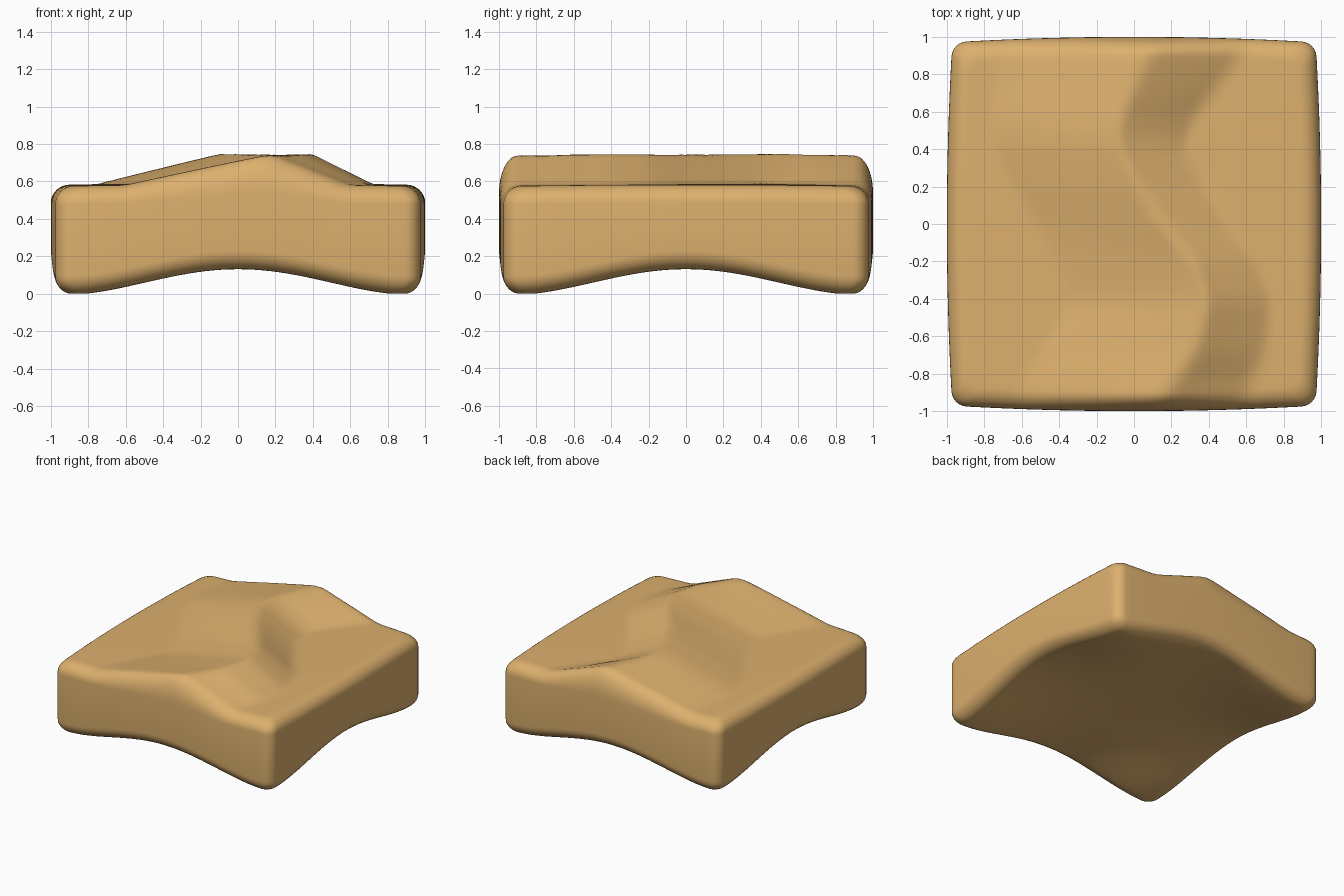
import bpy, bmesh, math

if "Cube" in bpy.data.objects:
    bpy.data.objects.remove(bpy.data.objects["Cube"])

# Winding dune: (y, x of left foot, x of crest, x of right foot)
DUNE = [(-1.0, -0.63, 0.12, 0.57), (-0.85, -0.60, 0.20, 0.61), (-0.68, -0.50, 0.33, 0.70),
        (-0.42, -0.34, 0.40, 0.73), (-0.2, -0.42, 0.32, 0.65), (0.0, -0.52, 0.16, 0.50),
        (0.2, -0.65, 0.02, 0.37), (0.42, -0.76, -0.08, 0.27), (0.55, -0.77, -0.08, 0.30),
        (0.88, -0.70, 0.06, 0.55), (1.0, -0.68, 0.12, 0.63)]


def dune_line(y):
    y = max(-1.0, min(1.0, y))
    for a, b in zip(DUNE, DUNE[1:]):
        if y <= b[0]:
            f = (y - a[0]) / (b[0] - a[0])
            return [p + (q - p) * f for p, q in zip(a[1:], b[1:])]
    return DUNE[-1][1:]


# Gentle slope on the left, steep slope on the right, slightly softened along y
def dune(x, y):
    total = 0.0
    for dy in (-0.06, -0.03, 0.0, 0.03, 0.06):
        left, crest, right = dune_line(y + dy)
        t = (x - left) / (crest - left) if x < crest else (right - x) / (right - crest)
        t = max(0.0, t)
        if t > 0.9:
            t -= (t - 0.9) ** 2 * 2
        total += t
    return 0.162 * total / 5


def top_z(x, y):
    return 0.582 - 0.01 * x * x + dune(x, y) + 0.009 * (1 - y * y)


# Underside: hollow arched along both axes, flattening in the middle
def arch(v):
    v = min(1.0, abs(v) / 0.9)
    return (0.5 + 0.5 * math.cos(math.pi * v)) ** 0.85


def bottom_z(x, y):
    a, b = arch(x), arch(y)
    return -0.006 + 0.137 * (a + b) - 0.12 * a * b


# Rounded square outline with slightly bulging sides
def outline():
    half, r, pts = 0.971, 0.075, []
    c = half - r
    for k in range(4):
        a0 = k * math.pi / 2
        ca, sa = math.cos(a0), math.sin(a0)
        local = [(half, -c + 2 * c * i / 36) for i in range(36)]
        local += [(c + r * math.cos(i * math.pi / 12), c + r * math.sin(i * math.pi / 12))
                  for i in range(6)]
        for x, y in local:
            x, y = x * ca - y * sa, x * sa + y * ca
            bx = 1 + 0.03 * (1 - (y / half) ** 2)
            by = 1 + 0.03 * (1 - (x / half) ** 2)
            pts.append((x * bx, y * by))
    return pts


# Concentric rings: underside, rounded lower edge, wall, rounded upper edge, top
base = outline()
bm = bmesh.new()
R = 0.1
inner = [0.9 * i / 28 for i in range(1, 29)]
edge = [i * math.pi / 16 for i in range(1, 9)]
levels = [(s, 0.0, False) for s in inner]
levels += [(1 - R + R * math.sin(a), 1 - math.cos(a), False) for a in edge]
levels += [(1 - R + R * math.sin(a), 1 - math.cos(a), True) for a in reversed(edge)]
levels += [(s, 0.0, True) for s in reversed(inner)]

rings = []
for s, drop, upper in levels:
    ring = []
    for px, py in base:
        x, y = px * s, py * s
        if upper:
            z = top_z(x, y) - drop * (0.095 + 0.65 * dune(x, y))
        else:
            z = max(0.0, bottom_z(x, y) + 0.1 * drop)
        ring.append(bm.verts.new((x, y, z)))
    rings.append(ring)
n = len(base)
for a, b in zip(rings, rings[1:]):
    for i in range(n):
        j = (i + 1) % n
        bm.faces.new((a[i], a[j], b[j], b[i]))
for ring, z in ((rings[0], bottom_z(0, 0)), (rings[-1], top_z(0, 0))):
    mid = bm.verts.new((0, 0, z))
    for i in range(n):
        bm.faces.new((ring[i], ring[(i + 1) % n], mid))
bmesh.ops.recalc_face_normals(bm, faces=bm.faces)

mesh = bpy.data.meshes.new("sand_tile")
bm.to_mesh(mesh)
bm.free()
tile = bpy.data.objects.new("sand_tile", mesh)
bpy.context.collection.objects.link(tile)

sand = bpy.data.materials.new("sand")
sand.diffuse_color = (0.72, 0.435, 0.155, 1)
sand.use_nodes = True
sand.node_tree.nodes["Principled BSDF"].inputs["Base Color"].default_value = sand.diffuse_color
mesh.materials.append(sand)

bpy.context.view_layer.objects.active = tile
tile.select_set(True)
bpy.ops.object.shade_smooth_by_angle(angle=math.radians(40))
